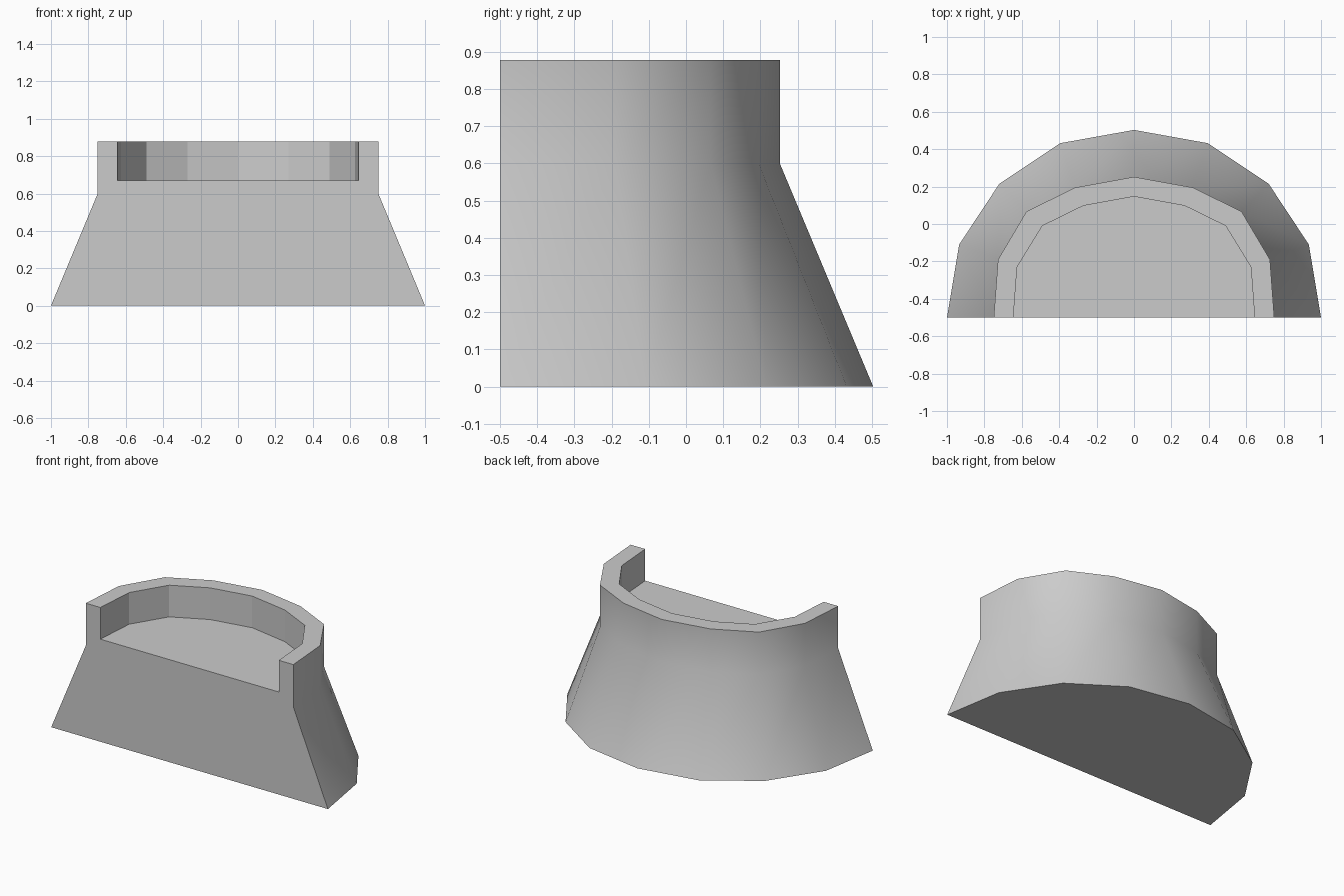
import bpy
import bmesh

cube = bpy.data.objects.get("Cube")
if cube:
    bpy.data.objects.remove(cube, do_unlink=True)

# Plain grey material
grey = bpy.data.materials.new("light grey")
grey.use_nodes = True
colour = (0.6, 0.6, 0.6, 1)
grey.diffuse_color = colour
grey.node_tree.nodes["Principled BSDF"].inputs["Base Color"].default_value = colour

# Half outlines from the front corner to the middle of the back
BASE = [(1, -0.5), (0.935, -0.11), (0.72, 0.215), (0.395, 0.432), (0, 0.503)]
COLLAR = [(0.75, -0.5), (0.727, -0.19), (0.575, 0.067), (0.315, 0.195), (0, 0.252)]
RECESS = [(0.645, -0.5), (0.625, -0.23), (0.49, -0.01), (0.27, 0.098), (0, 0.147)]

bm = bmesh.new()


def arc(half, z):
    """Mirror a half outline into a full arc at height z."""
    full = half + [(-x, y) for x, y in reversed(half[:-1])]
    return [bm.verts.new((x, y, z)) for x, y in full]


# Arcs in order: flared foot, shoulder, outer rim, inner rim, recess floor
arcs = [arc(BASE, 0), arc(COLLAR, 0.6), arc(COLLAR, 0.877),
        arc(RECESS, 0.877), arc(RECESS, 0.67)]

# Walls and rim; the outer wall is smooth
for level, (low, high) in enumerate(zip(arcs, arcs[1:])):
    for i in range(len(low) - 1):
        face = bm.faces.new((low[i], low[i + 1], high[i + 1], high[i]))
        face.smooth = level < 2

# Underside, recess floor and flat front
bm.faces.new(list(reversed(arcs[0])))
bm.faces.new(arcs[-1])
bm.faces.new([a[0] for a in arcs] + [a[-1] for a in reversed(arcs)])

# Crisp edges wherever the smooth wall meets a flat face
bmesh.ops.recalc_face_normals(bm, faces=bm.faces)
for edge in bm.edges:
    edge.smooth = all(f.smooth for f in edge.link_faces)

mesh = bpy.data.meshes.new("flared_half_round_stand")
bm.to_mesh(mesh)
bm.free()
mesh.materials.append(grey)
stand = bpy.data.objects.new("flared_half_round_stand", mesh)
bpy.context.collection.objects.link(stand)
